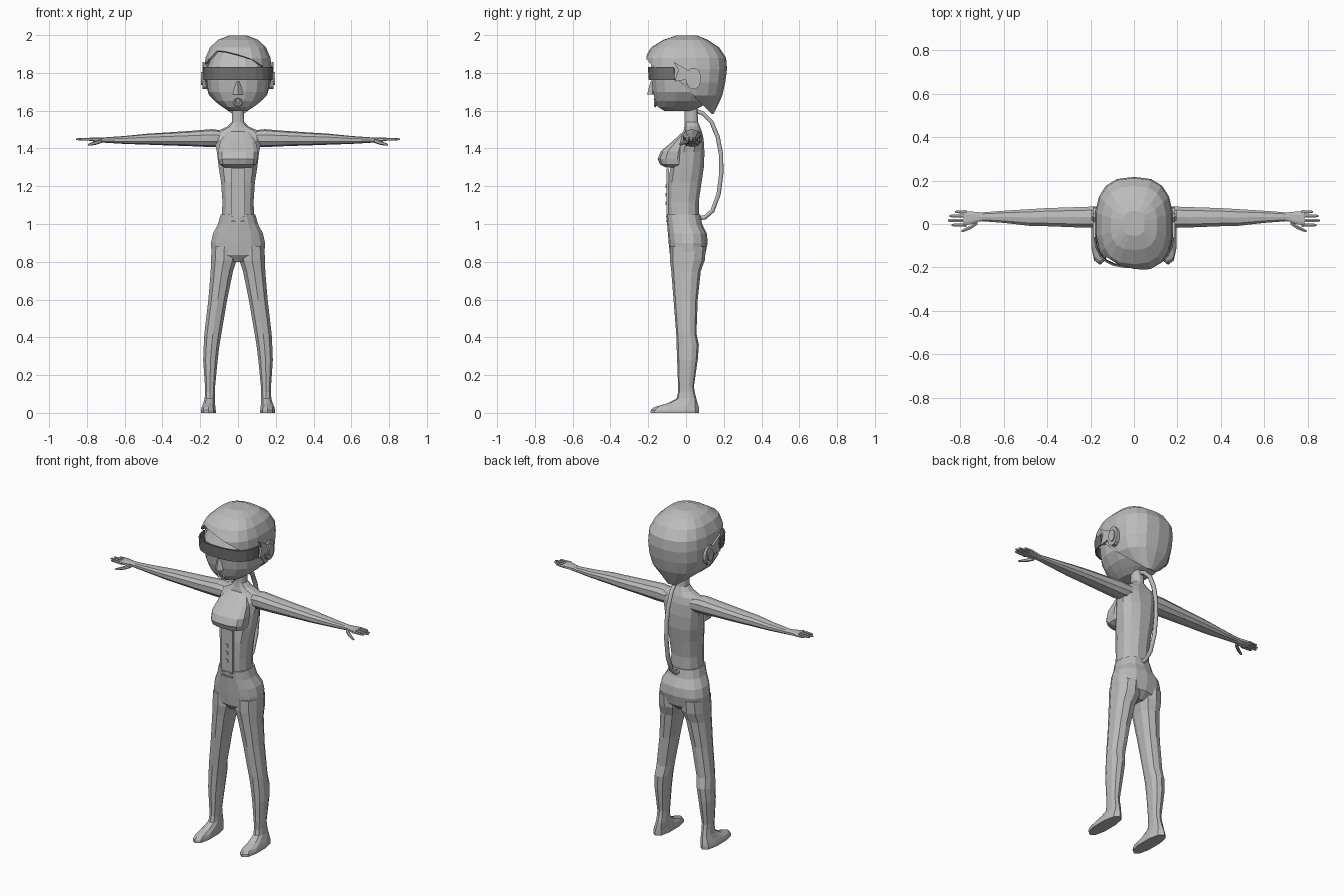
import bpy, bmesh, math
from mathutils import Vector

if "Cube" in bpy.data.objects:
    bpy.data.objects.remove(bpy.data.objects["Cube"])


def make_material(name, value):
    mat = bpy.data.materials.new(name)
    mat.use_nodes = True
    colour = (value, value, value, 1)
    mat.diffuse_color = colour
    mat.node_tree.nodes["Principled BSDF"].inputs["Base Color"].default_value = colour
    return mat


GREY = make_material("plain grey", 0.5)
DARK = make_material("dark visor grey", 0.17)


def finish(name, bm, mat=GREY, mirror=False, thickness=0):
    """Turn a bmesh into an object with optional shell and mirrored copy."""
    bmesh.ops.recalc_face_normals(bm, faces=bm.faces)
    mesh = bpy.data.meshes.new(name)
    bm.to_mesh(mesh)
    bm.free()
    mesh.materials.append(mat)
    obj = bpy.data.objects.new(name, mesh)
    bpy.context.collection.objects.link(obj)
    if thickness:
        shell = obj.modifiers.new("shell", 'SOLIDIFY')
        shell.thickness = thickness
        shell.offset = -1
    if mirror:
        obj.modifiers.new("mirror", 'MIRROR')
    return obj


def rounded(value, power):
    return math.copysign(abs(value) ** (2 / power), value)


def loft(rings, sides=12, axis='z', power=2.4, cap=True):
    """Skin rings of (station, low a, high a, low b, high b) along an axis."""
    bm = bmesh.new()
    loops = []
    for t, a0, a1, b0, b1 in rings:
        loop = []
        for i in range(sides):
            ang = math.tau * (i + 0.5) / sides
            a = (a0 + a1) / 2 + (a1 - a0) / 2 * rounded(math.cos(ang), power)
            b = (b0 + b1) / 2 + (b1 - b0) / 2 * rounded(math.sin(ang), power)
            loop.append(bm.verts.new((a, b, t) if axis == 'z' else (t, a, b)))
        loops.append(loop)
    for low, high in zip(loops, loops[1:]):
        for i in range(sides):
            j = (i + 1) % sides
            bm.faces.new((low[i], low[j], high[j], high[i]))
    if cap:
        bm.faces.new(loops[0])
        bm.faces.new(loops[-1])
    return bm


def even(rows):
    """Expand (z, half width, front, back) rows to symmetric rings."""
    return [(z, -w, w, f, b) for z, w, f, b in rows]


def box(name, centre, size, mat=GREY, mirror=False):
    bm = bmesh.new()
    bmesh.ops.create_cube(bm, size=1)
    bmesh.ops.scale(bm, vec=size, verts=bm.verts)
    bmesh.ops.translate(bm, vec=centre, verts=bm.verts)
    return finish(name, bm, mat, mirror)


# Torso, neck and bust
finish("torso", loft(even([
    (1.02, .088, -.098, .07), (1.12, .085, -.1, .07), (1.22, .092, -.098, .085),
    (1.3, .105, -.085, .097), (1.38, .115, -.07, .1), (1.45, .13, -.04, .095),
    (1.49, .12, -.015, .085), (1.515, .06, -.01, .075), (1.54, .034, -.008, .065),
    (1.64, .032, -.01, .06)])))
finish("bust", loft(even([
    (1.3, .075, -.11, 0), (1.315, .1, -.14, 0), (1.345, .106, -.152, 0),
    (1.385, .108, -.135, 0), (1.44, .095, -.07, 0), (1.49, .06, -.015, .02)]),
    power=3))
box("abdomen_panel", (0, -.097, 1.17), (.075, .014, .25))
for i in range(3):
    box("abdomen_button", (0, -.105, 1.11 + i * .045), (.014, .008, .018))

# Hips with waistband and buckle slots
finish("hips", loft(even([
    (.8, .04, -.06, .06), (.835, .143, -.085, .1), (.9, .146, -.092, .115),
    (.95, .135, -.096, .11), (1, .108, -.1, .085), (1.05, .094, -.104, .076)]), sides=14))
for z in (1.015, 1.04):
    box("waist_clasp", (0, -.103, z), (.07, .008, .008))

# Legs and feet
finish("leg", loft([
    (.08, .122, .174, -.042, .05), (.14, .12, .176, -.042, .042),
    (.28, .106, .186, -.047, .062), (.36, .096, .183, -.05, .068),
    (.42, .086, .18, -.052, .055), (.6, .055, .159, -.066, .062),
    (.75, .024, .147, -.078, .078), (.81, .003, .146, -.085, .1),
    (.88, .003, .142, -.085, .105)], sides=10), mirror=True)
finish("foot", loft([
    (0, .116, .198, -.188, .07), (.015, .116, .198, -.186, .07),
    (.03, .118, .194, -.17, .068), (.05, .12, .186, -.1, .062),
    (.075, .121, .178, -.05, .055), (.11, .122, .175, -.042, .046)],
    sides=10), mirror=True)

# Arms, palms, fingers and thumbs
finish("arm", loft([
    (.08, -.015, .085, 1.41, 1.495), (.14, -.02, .084, 1.407, 1.502),
    (.25, -.018, .08, 1.412, 1.493), (.4, -.012, .075, 1.417, 1.483),
    (.48, -.01, .07, 1.42, 1.478), (.6, .004, .062, 1.424, 1.466),
    (.7, .012, .054, 1.43, 1.459), (.73, .01, .056, 1.432, 1.458)],
    sides=10, axis='x'), mirror=True)
finish("palm", loft([
    (.71, .012, .055, 1.432, 1.458), (.74, 0, .058, 1.435, 1.459),
    (.785, -.01, .062, 1.439, 1.459)], sides=8, axis='x', power=3), mirror=True)
for name, y, tip in (("index", -.005, .84), ("middle", .016, .857),
                     ("ring", .037, .85), ("little", .056, .825)):
    finish(name + "_finger", loft([
        (.77, y - .009, y + .009, 1.441, 1.457), (tip - .01, y - .007, y + .007, 1.443, 1.455),
        (tip, y - .004, y + .004, 1.446, 1.452)], sides=6, axis='x'), mirror=True)
finish("thumb", loft([
    (.72, -.004, .022, 1.43, 1.452), (.75, -.024, -.004, 1.42, 1.442),
    (.78, -.036, -.02, 1.415, 1.43), (.795, -.037, -.029, 1.416, 1.423)],
    sides=6, axis='x'), mirror=True)

# Head under the hair
finish("head", loft(even([
    (1.598, .05, -.115, .03), (1.62, .085, -.15, .08), (1.65, .125, -.165, .13),
    (1.7, .16, -.178, .17), (1.76, .168, -.185, .18), (1.83, .165, -.19, .18),
    (1.91, .13, -.15, .15)]), sides=16))

# Nose and open mouth
bm = bmesh.new()
bmesh.ops.create_cone(bm, cap_ends=True, segments=4, radius1=.028, radius2=.01, depth=.07)
bmesh.ops.translate(bm, vec=(0, -.178, 1.72), verts=bm.verts)
finish("nose", bm)
bpy.ops.mesh.primitive_torus_add(location=(0, -.162, 1.645), rotation=(math.pi / 2, 0, 0),
                                 major_radius=.02, minor_radius=.008,
                                 major_segments=8, minor_segments=4)
mouth = bpy.context.object
mouth.name = "mouth"
mouth.data.materials.append(GREY)

# Hair: full shell, sliced along the swept fringe and the slanted side edge
bm = loft(even([
    (1.582, .03, .115, .145), (1.62, .09, -.1, .165), (1.68, .155, -.18, .192),
    (1.75, .176, -.207, .208), (1.82, .18, -.218, .217), (1.88, .174, -.217, .212),
    (1.935, .15, -.185, .175), (1.975, .108, -.12, .115), (1.997, .05, -.055, .06)]),
    sides=18, power=2.6)
part = Vector((-.1, -.2, 1.93))
cuts = [(part, Vector((.36, .45, 1))), (part, Vector((-1.1, 0, 1))),
        (Vector((0, -.05, 1.77)), Vector((0, 1, 0))),
        (Vector((0, -.05, 1.77)), Vector((0, 1, 1)))]
for point, normal in cuts:
    bmesh.ops.bisect_plane(bm, geom=bm.verts[:] + bm.edges[:] + bm.faces[:],
                           plane_co=point, plane_no=normal)


def is_face_opening(face):
    sweep, side, front, slant = [
        (face.calc_center_median() - p).dot(n) < 0 for p, n in cuts]
    return sweep and side and (front or slant)


bmesh.ops.delete(bm, geom=[f for f in bm.faces if is_face_opening(f)], context='FACES')
finish("hair", bm, thickness=.012)

# Visor wrapped around the front half of the head
bm = loft(even([(1.762, .184, -.198, .16), (1.83, .186, -.203, .16)]),
          sides=24, power=2.8, cap=False)
bmesh.ops.delete(bm, geom=[f for f in bm.faces if f.calc_center_median().y > -.03],
                 context='FACES')
finish("visor", bm, DARK, thickness=.008)

# Ear discs with raised hubs, and a pointed fin in front of each
for name, reach, radius in (("ear_disc", .188, .058), ("ear_hub", .195, .036)):
    finish(name, loft([
        (.16, .04 - radius * .7, .04 + radius * .7, 1.77 - radius, 1.77 + radius),
        (reach, .04 - radius * .7, .04 + radius * .7, 1.77 - radius, 1.77 + radius)],
        axis='x', power=2), mirror=True)
bm = bmesh.new()
fin = [bm.verts.new((.178, y, z)) for y, z in (
    (-.065, 1.858), (-.04, 1.815), (-.06, 1.755), (.01, 1.765), (.01, 1.815))]
face = bm.faces.new(fin)
made = bmesh.ops.extrude_face_region(bm, geom=[face])["geom"]
bmesh.ops.translate(bm, vec=(.01, 0, 0),
                    verts=[v for v in made if isinstance(v, bmesh.types.BMVert)])
finish("ear_fin", bm, mirror=True)

# Cable from the nape to the small of the back
curve = bpy.data.curves.new("back_cable", 'CURVE')
curve.dimensions = '3D'
curve.bevel_depth = .013
curve.bevel_resolution = 1
curve.use_fill_caps = True
path = [(.05, 1.6), (.09, 1.585), (.135, 1.54), (.168, 1.46), (.185, 1.37), (.187, 1.27),
        (.173, 1.16), (.14, 1.07), (.1, 1.035), (.06, 1.03)]
spline = curve.splines.new('POLY')
spline.points.add(len(path) - 1)
for p, (y, z) in zip(spline.points, path):
    p.co = (0, y, z, 1)
curve.materials.append(GREY)
bpy.context.collection.objects.link(bpy.data.objects.new("back_cable", curve))
